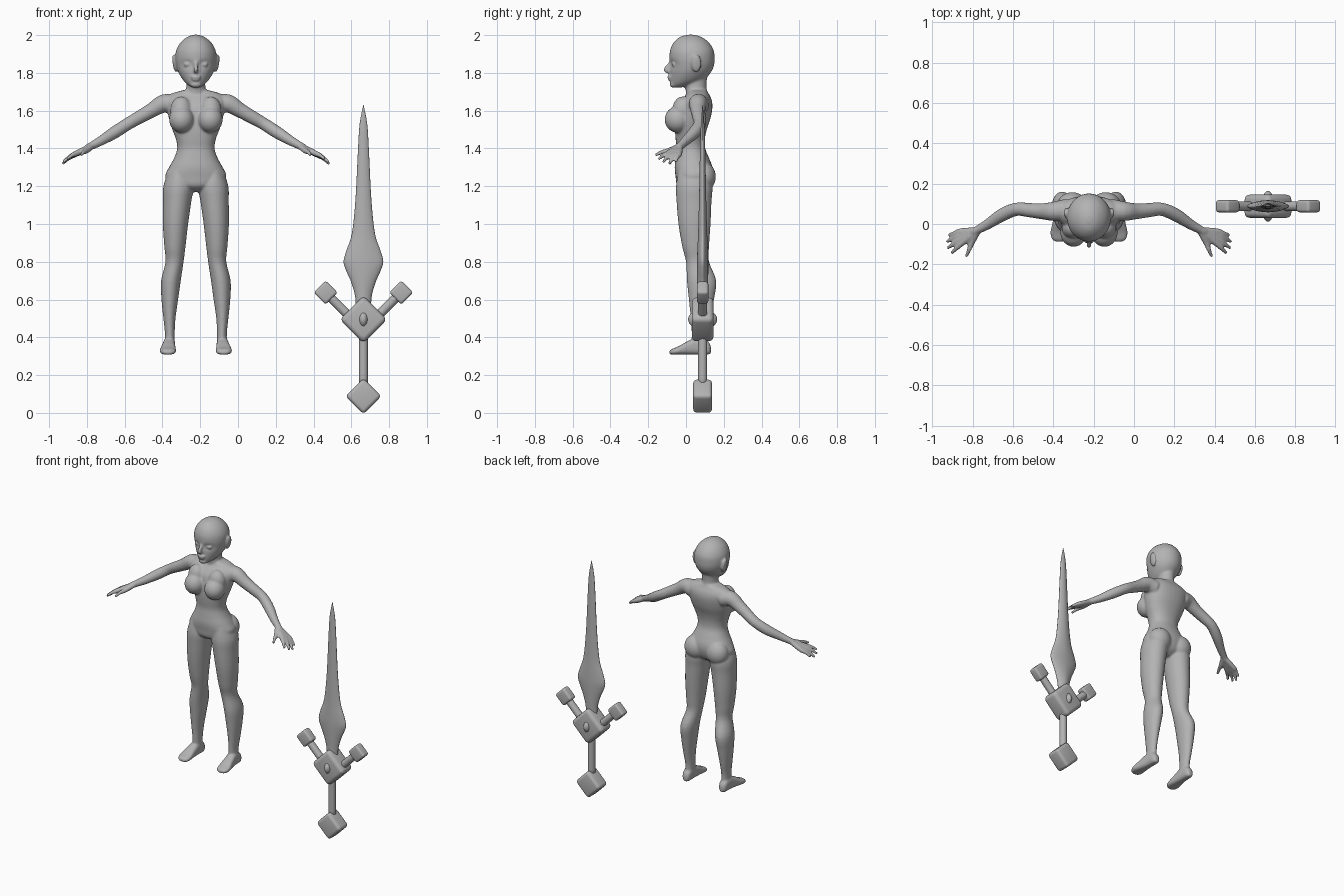
import bpy, bmesh, math
from mathutils import Vector, Matrix

grey = bpy.data.materials.new("plain grey")
grey.diffuse_color = (0.45, 0.45, 0.45, 1)


def make_object(name, bm, loc=(0, 0, 0)):
    bmesh.ops.recalc_face_normals(bm, faces=bm.faces[:])
    for f in bm.faces:
        f.smooth = True
    me = bpy.data.meshes.new(name)
    bm.to_mesh(me)
    bm.free()
    me.materials.append(grey)
    ob = bpy.data.objects.new(name, me)
    ob.location = loc
    bpy.context.collection.objects.link(ob)
    return ob


def spline(keys, steps):
    """Catmull-Rom through the key tuples."""
    out = []
    for i in range(len(keys) - 1):
        p0, p1 = keys[max(i - 1, 0)], keys[i]
        p2, p3 = keys[i + 1], keys[min(i + 2, len(keys) - 1)]
        for k in range(steps):
            t = k / steps
            out.append([0.5 * (2 * b + (c - a) * t + (2 * a - 5 * b + 4 * c - d) * t * t
                               + (3 * b - a - 3 * c + d) * t ** 3)
                        for a, b, c, d in zip(p0, p1, p2, p3)])
    return out + [list(keys[-1])]


def skin(bm, rings):
    rings = [[bm.verts.new(p) for p in r] for r in rings]
    n = len(rings[0])
    for a, b in zip(rings, rings[1:]):
        for i in range(n):
            bm.faces.new((a[i], a[(i + 1) % n], b[(i + 1) % n], b[i]))
    bm.faces.new(rings[0][::-1])
    bm.faces.new(rings[-1])
    return [v for r in rings for v in r]


def loft(bm, keys, axis="z", side=1, power=2.0, n=32, steps=4):
    """Sections along an axis; keys are (position, centre x, half width, low, high)."""
    rings = []
    for t, cx, hw, lo, hi in spline(keys, steps):
        ring = []
        for i in range(n):
            a = 2 * math.pi * i / n
            c, s = math.cos(a), math.sin(a)
            c = math.copysign(abs(c) ** (2 / power), c)
            s = math.copysign(abs(s) ** (2 / power), s)
            x, d = side * (cx + hw * c), (lo + hi) / 2 + (hi - lo) / 2 * s
            ring.append((x, d, t) if axis == "z" else (x, t, d))
        rings.append(ring)
    return skin(bm, rings)


def tube(bm, keys, side=1, n=16, steps=4):
    """Round limb; keys are (x, y, z, radius)."""
    pts = spline(keys, steps)
    pos = [Vector((side * p[0], p[1], p[2])) for p in pts]
    rings = []
    for i, p in enumerate(pos):
        q = (pos[min(i + 1, len(pos) - 1)] - pos[max(i - 1, 0)]).to_track_quat("Z", "Y")
        rings.append([p + q @ Vector((math.cos(2 * math.pi * k / n), math.sin(2 * math.pi * k / n), 0))
                      * pts[i][3] for k in range(n)])
    skin(bm, rings)


def blob(bm, c, r, side=1, tilt=0):
    m = Matrix.Translation((side * c[0], c[1], c[2])) @ Matrix.Rotation(side * tilt, 4, "Y") \
        @ Matrix.Diagonal((*r, 1))
    bmesh.ops.create_uvsphere(bm, u_segments=24, v_segments=16, radius=1, matrix=m)


# ---- figure: overlapping parts fused by a voxel remesh ----
bm = bmesh.new()
# torso
loft(bm, [(1.17, 0, .03, .0, .08), (1.20, 0, .12, -.045, .12), (1.25, 0, .162, -.055, .14),
          (1.30, 0, .142, -.06, .14), (1.35, 0, .115, -.055, .122), (1.40, 0, .099, -.05, .102),
          (1.45, 0, .106, -.055, .1), (1.50, 0, .125, -.058, .11), (1.56, 0, .143, -.055, .13),
          (1.62, 0, .155, -.045, .14), (1.66, 0, .16, -.02, .135), (1.69, 0, .13, .005, .12),
          (1.71, 0, .06, .01, .11)], power=2.2)
# neck
loft(bm, [(1.64, 0, .08, .0, .12), (1.69, 0, .06, .0, .115), (1.73, 0, .05, -.005, .108),
          (1.80, 0, .052, -.01, .115)])
# head with sunken eye sockets
head = loft(bm, [(1.722, 0, .015, -.07, -.03), (1.735, 0, .04, -.08, .03), (1.76, 0, .066, -.083, .09),
                 (1.80, 0, .091, -.083, .13), (1.84, 0, .104, -.084, .148), (1.88, 0, .109, -.087, .151),
                 (1.92, 0, .104, -.084, .146), (1.96, 0, .082, -.066, .122), (1.99, 0, .046, -.032, .082),
                 (2.002, 0, .012, .01, .04)], n=64, steps=6)
for v in head:
    if v.co.y < 0:
        d = (abs(v.co.x) - .045) ** 2 / .024 ** 2 + (v.co.z - 1.845) ** 2 / .018 ** 2
        v.co.y += .014 * math.exp(-d)
# nose, lips and chin
tube(bm, [(0, -.075, 1.868, .008), (0, -.092, 1.84, .010), (0, -.108, 1.818, .013), (0, -.09, 1.808, .012)])
blob(bm, (0, -.085, 1.779), (.027, .014, .008))
blob(bm, (0, -.083, 1.765), (.022, .014, .008))
blob(bm, (0, -.068, 1.739), (.03, .018, .018))

for s in (1, -1):
    # eyelids and ears
    blob(bm, (.043, -.062, 1.845), (.022, .014, .012), s)
    blob(bm, (.112, .055, 1.85), (.011, .026, .048), s, .15)
    # breasts and buttocks
    blob(bm, (.076, -.043, 1.553), (.066, .07, .07), s)
    blob(bm, (.078, -.018, 1.60), (.058, .055, .075), s)
    blob(bm, (.083, .09, 1.25), (.076, .068, .08), s)
    # legs
    loft(bm, [(1.28, .09, .055, -.04, .12), (1.20, .092, .08, -.053, .14), (1.12, .099, .075, -.05, .135),
              (1.00, .108, .067, -.04, .13), (.88, .111, .056, -.02, .122), (.80, .113, .048, .0, .122),
              (.70, .132, .052, .005, .16), (.60, .138, .044, .015, .148), (.50, .14, .032, .025, .13),
              (.42, .138, .026, .03, .115), (.34, .138, .027, .03, .115)], side=s)
    # feet
    loft(bm, [(.132, .14, .012, .315, .35), (.115, .14, .027, .309, .38), (.06, .141, .031, .309, .40),
              (.0, .145, .037, .309, .375), (-.04, .148, .043, .309, .352), (-.075, .148, .036, .309, .338),
              (-.088, .148, .015, .312, .328)], axis="y", side=s, power=2.8)
    # arms
    tube(bm, [(.11, .07, 1.63, .055), (.17, .063, 1.638, .049), (.23, .063, 1.604, .04),
              (.29, .068, 1.57, .036), (.36, .073, 1.53, .033), (.43, .045, 1.485, .033),
              (.50, .0, 1.442, .026), (.55, -.028, 1.415, .021), (.575, -.04, 1.402, .02)], s)
    # palm and fingers, thumb last
    for knuckle, tip in (((.635, -.036, 1.37), (.697, -.055, 1.33)), ((.642, -.057, 1.367), (.706, -.088, 1.318)),
                         ((.64, -.078, 1.37), (.702, -.12, 1.328)), ((.63, -.095, 1.375), (.682, -.145, 1.343)),
                         ((.58, -.09, 1.388), (.608, -.162, 1.364))):
        mid = [(a + b) / 2 for a, b in zip(knuckle, tip)]
        tube(bm, [(.55, -.032, 1.413, .017), (*knuckle, .0155), (mid[0], mid[1], mid[2] + .005, .0115),
                  (*tip, .008)], s, n=12)

body = make_object("body", bm, (-.223, 0, 0))
fuse = body.modifiers.new("fuse", "REMESH")
fuse.mode = "VOXEL"
fuse.voxel_size = .0065
fuse.use_smooth_shade = True
soften = body.modifiers.new("soften", "SMOOTH")
soften.factor = .5
soften.iterations = 4

# ---- sword ----
SX, SY = .664, .088


def box(name, x, z, edge, depth, bevel):
    """Rounded block turned onto its corner."""
    bm = bmesh.new()
    bmesh.ops.create_cube(bm, size=1, matrix=Matrix.Rotation(math.pi / 4, 4, "Y")
                          @ Matrix.Diagonal((edge, depth, edge, 1)))
    bmesh.ops.bevel(bm, geom=bm.edges[:], offset=bevel, segments=4, profile=.5, affect="EDGES")
    make_object(name, bm, (SX + x, SY, z))


# blade
bm = bmesh.new()
loft(bm, [(.50, 0, .04, -.026, .026), (.61, 0, .043, -.027, .027), (.69, 0, .064, -.029, .029),
          (.75, 0, .09, -.03, .03), (.80, 0, .105, -.03, .03), (.86, 0, .09, -.028, .028),
          (.95, 0, .061, -.024, .024), (1.13, 0, .042, -.019, .019), (1.39, 0, .029, -.014, .014),
          (1.53, 0, .02, -.009, .009), (1.63, 0, .001, -.001, .001)], power=1.7, n=24)
make_object("blade", bm, (SX, SY, 0))

# guard block, pommel and handle
box("guard", 0, .495, .178, .115, .025)
box("pommel", 0, .0885, .135, .1, .02)
bm = bmesh.new()
tube(bm, [(0, 0, .12, .024), (0, 0, .45, .024)])
make_object("handle", bm, (SX, SY, 0))

# oval gem through the guard
bm = bmesh.new()
blob(bm, (0, 0, 0), (.032, .077, .053))
make_object("gem", bm, (SX, SY, .495))

# guard arms with end blocks
for s, label in ((1, "right"), (-1, "left")):
    bm = bmesh.new()
    tube(bm, [(.07, 0, .507, .024), (.2, 0, .637, .024)], s)
    make_object("guard_arm_" + label, bm, (SX, SY, 0))
    box("guard_end_" + label, s * .2, .637, .09, .06, .014)
